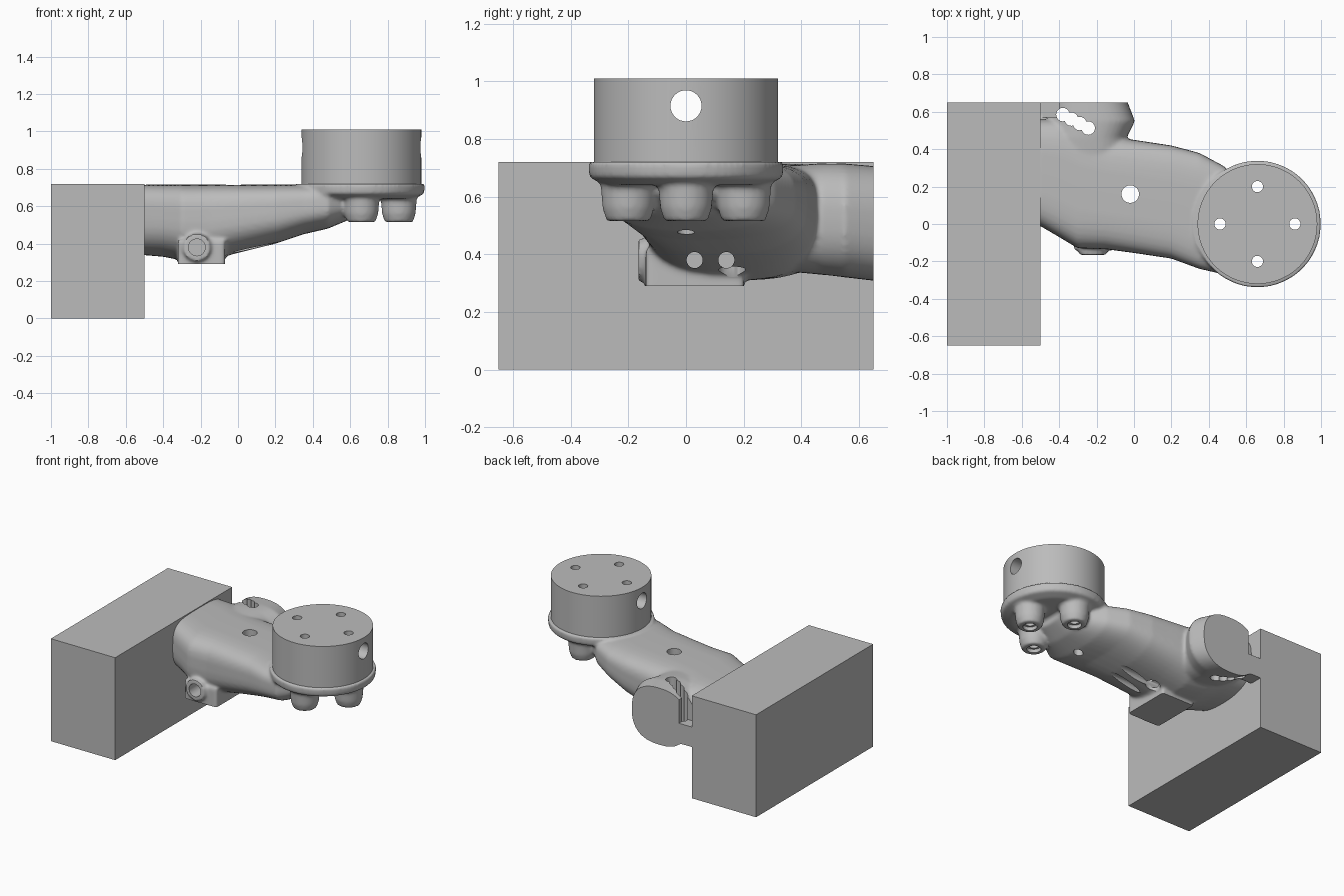
import bpy, bmesh, math
from mathutils import Vector

old = bpy.data.objects.get("Cube")
if old:
    bpy.data.objects.remove(old)

grey = bpy.data.materials.new("plain grey")
grey.use_nodes = True
grey.diffuse_color = (0.5, 0.5, 0.5, 1)
grey.node_tree.nodes["Principled BSDF"].inputs["Base Color"].default_value = (0.5, 0.5, 0.5, 1)


def finish(bm, name):
    bmesh.ops.recalc_face_normals(bm, faces=bm.faces)
    mesh = bpy.data.meshes.new(name)
    bm.to_mesh(mesh)
    bm.free()
    obj = bpy.data.objects.new(name, mesh)
    bpy.context.collection.objects.link(obj)
    mesh.materials.append(grey)
    return obj


def box(name, lo, hi):
    bm = bmesh.new()
    bmesh.ops.create_cube(bm, size=1)
    for v in bm.verts:
        v.co = [a + (b - a) * (c + 0.5) for a, b, c in zip(lo, hi, v.co)]
    return finish(bm, name)


def bridge(bm, rings):
    for a, b in zip(rings, rings[1:]):
        n = len(a)
        for i in range(n):
            bm.faces.new((a[i], a[(i + 1) % n], b[(i + 1) % n], b[i]))
    bm.faces.new(rings[0])
    bm.faces.new(rings[-1])


def turned(name, x, y, profile, sides=48):
    """Solid of revolution about a vertical axis from (radius, z) points."""
    bm = bmesh.new()
    turns = [math.tau * i / sides for i in range(sides)]
    bridge(bm, [[bm.verts.new((x + r * math.cos(t), y + r * math.sin(t), z)) for t in turns]
                for r, z in profile])
    return finish(bm, name)


def rod(name, start, end, radius):
    """Round bar between two points."""
    start, end = Vector(start), Vector(end)
    obj = turned(name, 0, 0, [(radius, 0), (radius, (end - start).length)], 32)
    turn = (end - start).to_track_quat('Z', 'Y').to_matrix().to_4x4()
    turn.translation = start
    obj.data.transform(turn)
    return obj


def loft(name, stations, along, power):
    """Rounded sections (position, side low, side high, bottom, top)."""
    bm = bmesh.new()
    rings = []
    for pos, s0, s1, z0, z1 in stations:
        ring = []
        for i in range(40):
            t = math.tau * i / 40
            c, s = math.cos(t), math.sin(t)
            n = power if s > 0 else 2.5
            side = (s0 + s1) / 2 + (s1 - s0) / 2 * math.copysign(abs(c) ** (2 / n), c)
            z = (z0 + z1) / 2 + (z1 - z0) / 2 * math.copysign(abs(s) ** (2 / n), s)
            ring.append(bm.verts.new((pos, side, z) if along == "x" else (side, pos, z)))
        rings.append(ring)
    bridge(bm, rings)
    return finish(bm, name)


def apply_mod(obj, kind, **settings):
    mod = obj.modifiers.new(kind.lower(), kind)
    for key, value in settings.items():
        setattr(mod, key, value)
    bpy.context.view_layer.objects.active = obj
    bpy.ops.object.modifier_apply(modifier=mod.name)


def cut(obj, cutters):
    for cutter in cutters:
        cutter.hide_render = True
        apply_mod(obj, 'BOOLEAN', operation='DIFFERENCE', solver='EXACT', object=cutter)
        bpy.data.objects.remove(cutter)


def smooth(obj, angle):
    bpy.ops.object.select_all(action='DESELECT')
    obj.select_set(True)
    bpy.context.view_layer.objects.active = obj
    bpy.ops.object.shade_smooth_by_angle(angle=math.radians(angle))


CX = 0.66
BOLTS = [(CX + 0.2, 0), (CX - 0.2, 0), (CX, 0.2), (CX, -0.2)]


def bolt_holes():
    return [rod("bolt_cutter", (x, y, 0.3), (x, y, 1.2), 0.03) for x, y in BOLTS]


# Mounting block
box("mounting_block", (-1, -0.65, 0), (-0.5, 0.65, 0.72))

# Drum with a cross hole and four bolt holes
drum = turned("drum", CX, 0, [(0.32, 0.715), (0.32, 1.01)], 96)
cut(drum, bolt_holes() + [rod("cross_cutter", (0.2, 0, 0.915), (1.2, 0, 0.915), 0.054)])
smooth(drum, 30)

# Organic bracket: main limb, side limb, foot, bosses and flange fused together
parts = [
    loft("bracket", [
        (-0.52, 0.0, 0.56, 0.34, 0.715), (-0.4, -0.07, 0.56, 0.33, 0.715),
        (-0.3, -0.13, 0.52, 0.31, 0.715), (-0.15, -0.135, 0.47, 0.31, 0.715),
        (0, -0.155, 0.45, 0.35, 0.715), (0.2, -0.185, 0.42, 0.4, 0.715),
        (0.35, -0.24, 0.38, 0.45, 0.715), (0.48, -0.27, 0.31, 0.48, 0.715),
        (0.6, -0.2, 0.2, 0.53, 0.715), (0.7, -0.12, 0.12, 0.6, 0.715)], "x", 4),
    loft("side_limb", [
        (0.25, -0.45, -0.02, 0.35, 0.7), (0.46, -0.46, -0.04, 0.33, 0.715),
        (0.55, -0.46, 0.005, 0.32, 0.715), (0.72, -0.46, -0.06, 0.3, 0.7)], "y", 2.5),
    box("web", (-0.53, 0.55, 0.36), (-0.38, 0.72, 0.5)),
    box("foot", (-0.32, -0.14, 0.26), (-0.07, 0.2, 0.42)),
    rod("front_socket", (-0.22, 0.02, 0.38), (-0.22, -0.165, 0.38), 0.075),
    turned("flange", CX, 0, [(0.27, 0.64), (0.335, 0.665), (0.34, 0.725)], 96)]
for bx, by in BOLTS:
    parts.append(turned("boss", bx, by, [(0.075, 0.515), (0.09, 0.56), (0.1, 0.69)], 32))
bracket = parts[0]
for part in parts[1:]:
    apply_mod(bracket, 'BOOLEAN', operation='UNION', solver='EXACT', object=part)
    bpy.data.objects.remove(part)
apply_mod(bracket, 'REMESH', mode='VOXEL', voxel_size=0.011)
apply_mod(bracket, 'SMOOTH', factor=0.5, iterations=6)

# Trim flat faces, then open the lightening holes, slot and sockets
cutters = [
    box("end_cutter", (-0.6, 0.65, 0), (0.3, 0.9, 1)),
    box("foot_cutter", (-0.6, -0.5, 0.1), (0.2, 0.6, 0.29)),
    box("top_cutter", (-0.6, -0.5, 0.72), (1.2, 0.9, 0.9)),
    rod("window_cutter", (-0.02, 0.16, 0.2), (-0.02, 0.16, 0.9), 0.047),
    rod("front_socket_cutter", (-0.22, 0.0, 0.38), (-0.22, -0.3, 0.38), 0.045),
    box("groove_cutter", (-0.49, 0.57, 0.5), (-0.4, 0.75, 0.9))]
for k in range(4):
    cutters.append(rod("slot_cutter", (-0.38 + 0.045 * k, 0.585 - 0.024 * k, 0.1),
                       (-0.38 + 0.045 * k, 0.585 - 0.024 * k, 0.9), 0.036))
for sy in (0.03, 0.14):
    cutters.append(rod("side_socket_cutter", (-0.2, sy, 0.38), (0.3, sy, 0.38), 0.028))
cut(bracket, cutters + bolt_holes())
cut(bracket, [rod("recess_cutter", (x, y, 0.4), (x, y, 0.54), 0.045) for x, y in BOLTS if x >= CX])
smooth(bracket, 40)
